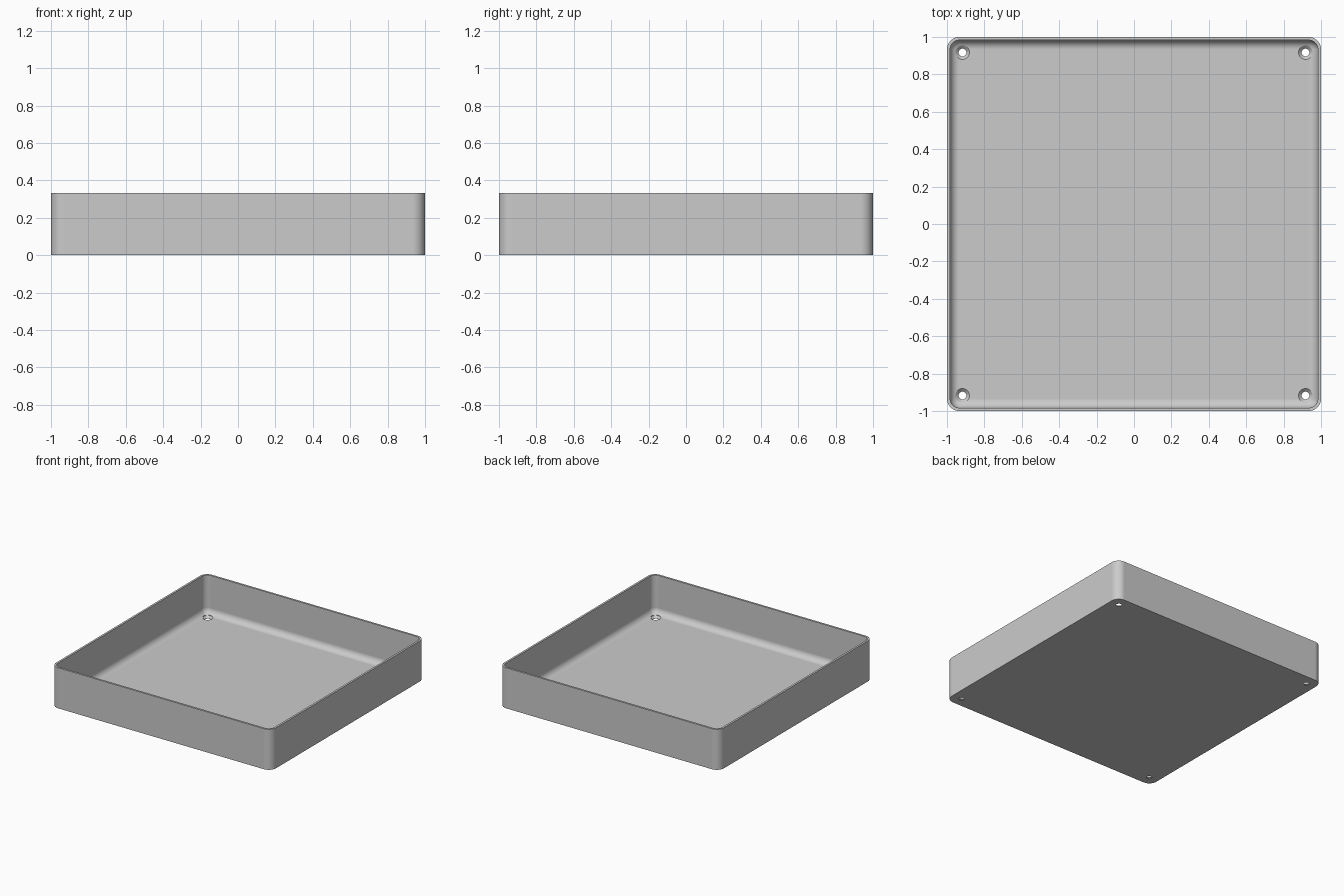
import bpy, bmesh
from math import sin, cos, pi, radians

if "Cube" in bpy.data.objects:
    bpy.data.objects.remove(bpy.data.objects["Cube"])

HEIGHT, WALL, CORNER = 0.333, 0.0167, 0.067
FILLET = CORNER - WALL
STEPS = 10

grey = bpy.data.materials.new("light grey")
grey.use_nodes = True
colour = (0.6, 0.6, 0.6, 1)
grey.diffuse_color = colour
grey.node_tree.nodes["Principled BSDF"].inputs["Base Color"].default_value = colour


def rounded_square(half, radius, z):
    """Closed outline of a square with rounded corners."""
    points = []
    for corner in range(4):
        middle = pi / 4 + corner * pi / 2
        cx = (half - radius) * (1 if cos(middle) > 0 else -1)
        cy = (half - radius) * (1 if sin(middle) > 0 else -1)
        for i in range(STEPS + 1):
            a = corner * pi / 2 + i / STEPS * pi / 2
            points.append((cx + radius * cos(a), cy + radius * sin(a), z))
    return points


def circle(cx, cy, radius, z, sides=32):
    return [(cx + radius * cos(2 * pi * i / sides),
             cy + radius * sin(2 * pi * i / sides), z) for i in range(sides)]


def loft(name, outlines):
    """Solid skinned through a stack of outlines and capped at both ends."""
    bm = bmesh.new()
    rings = [[bm.verts.new(p) for p in outline] for outline in outlines]
    for a, b in zip(rings, rings[1:]):
        for i in range(len(a)):
            j = (i + 1) % len(a)
            bm.faces.new((a[i], a[j], b[j], b[i]))
    bm.faces.new(rings[0][::-1])
    bm.faces.new(rings[-1])
    bmesh.ops.remove_doubles(bm, verts=bm.verts, dist=1e-5)
    bmesh.ops.recalc_face_normals(bm, faces=bm.faces)
    mesh = bpy.data.meshes.new(name)
    bm.to_mesh(mesh)
    bm.free()
    obj = bpy.data.objects.new(name, mesh)
    bpy.context.collection.objects.link(obj)
    mesh.materials.append(grey)
    return obj


# Tray: outer wall, rim, inner wall, rounded floor edge
outlines = [rounded_square(1, CORNER, 0),
            rounded_square(1, CORNER, HEIGHT),
            rounded_square(1 - WALL, FILLET, HEIGHT)]
for i in range(STEPS + 1):
    a = i / STEPS * pi / 2
    inset = FILLET * (1 - cos(a))
    outlines.append(rounded_square(1 - WALL - inset, FILLET - inset,
                                   WALL + FILLET * (1 - sin(a))))
tray = loft("tray", outlines)

# Countersunk screw holes in the four corners
bpy.context.view_layer.objects.active = tray
tray.select_set(True)
for x in (-0.917, 0.917):
    for y in (-0.917, 0.917):
        cutter = loft("screw_hole_cutter", [
            circle(x, y, r, z) for r, z in
            ((0.021, -0.05), (0.021, 0.001), (0.0375, WALL), (0.0375, 0.1))])
        cutter.hide_render = True
        cut = tray.modifiers.new("screw_hole", "BOOLEAN")
        cut.operation = "DIFFERENCE"
        cut.solver = "EXACT"
        cut.object = cutter
        bpy.ops.object.modifier_apply(modifier=cut.name)
        bpy.data.objects.remove(cutter)

# Smooth rounded edges while the flat faces stay flat
bpy.ops.object.shade_smooth_by_angle(angle=radians(30))
weighted = tray.modifiers.new("flat_faces", "WEIGHTED_NORMAL")
weighted.keep_sharp = True
